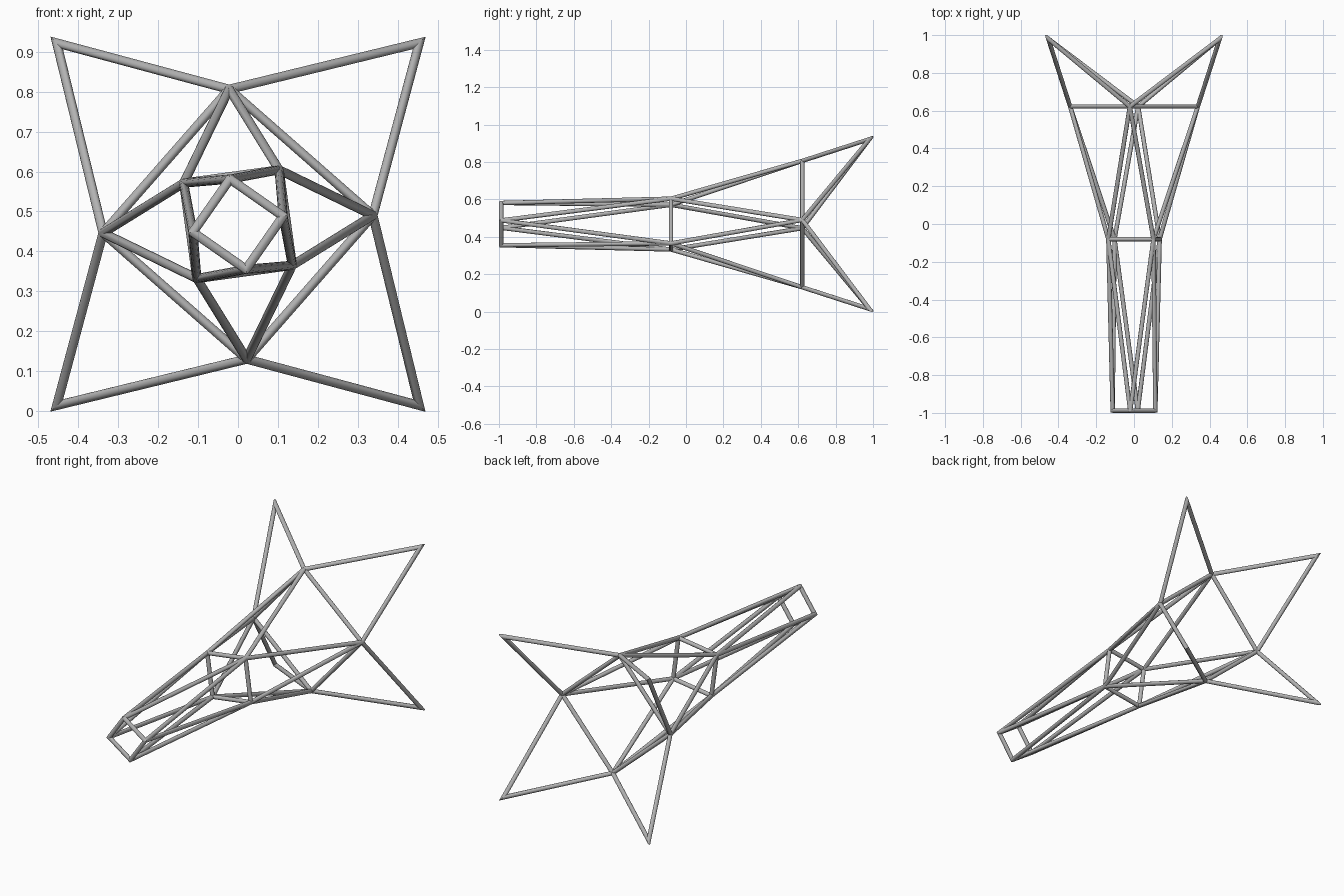
import bpy, bmesh, math
from mathutils import Vector, Matrix

if "Cube" in bpy.data.objects:
    bpy.data.objects.remove(bpy.data.objects["Cube"], do_unlink=True)

RADIUS, SIDES, AXIS_Z = 0.0115, 16, 0.468

steel = bpy.data.materials.new("grey steel")
steel.use_nodes = True
steel.diffuse_color = (0.45, 0.45, 0.45, 1)
steel.node_tree.nodes["Principled BSDF"].inputs["Base Color"].default_value = steel.diffuse_color


def ring(x, z, y):
    """Four points turned in quarter steps about the long axis, clockwise from the front."""
    points = []
    for _ in range(4):
        points.append(Vector((x, y, AXIS_Z + z)))
        x, z = z, -x
    return points


front = ring(-0.020, 0.113, -0.988)
middle = ring(0.103, 0.136, -0.08)
rear = ring(-0.022, 0.338, 0.622)
tips = ring(0.454, 0.454, 0.981)


def loop(points):
    return [(points[i], points[(i + 1) % 4]) for i in range(4)]


def zigzag(a, b):
    """Each point of a joined to the two neighbouring points of b."""
    return [(a[i], b[(i + k) % 4]) for i in range(4) for k in (0, -1)]


parts = {
    "front_frame": loop(front),
    "middle_frame": loop(middle),
    "rear_frame": loop(rear),
    "front_lattice": zigzag(front, middle),
    "rear_lattice": zigzag(rear, middle),
    "fin_struts": zigzag(rear, tips),
}
all_struts = [s for struts in parts.values() for s in struts]


def directions_at(node):
    """Unit directions of all struts leaving a node."""
    found = []
    for a, b in all_struts:
        if a == node:
            found.append((b - a).normalized())
        elif b == node:
            found.append((a - b).normalized())
    return found


def add_strut(bm, a, b):
    axis = (b - a).normalized()
    piece = bmesh.new()
    turn = axis.to_track_quat('Z', 'Y').to_matrix().to_4x4()
    bmesh.ops.create_cone(piece, cap_ends=True, segments=SIDES, radius1=RADIUS, radius2=RADIUS,
                          depth=(b - a).length + 6 * RADIUS,
                          matrix=Matrix.Translation((a + b) / 2) @ turn)
    # Mitre each end against the neighbouring struts
    for node, own in ((a, axis), (b, -axis)):
        for other in directions_at(node):
            if (own - other).length < 0.01:
                continue
            geom = piece.verts[:] + piece.edges[:] + piece.faces[:]
            bmesh.ops.bisect_plane(piece, geom=geom, plane_co=node,
                                   plane_no=(own - other).normalized(), clear_inner=True)
            open_edges = [e for e in piece.edges if e.is_boundary]
            if open_edges:
                bmesh.ops.holes_fill(piece, edges=open_edges, sides=0)
    mesh = bpy.data.meshes.new("strut_piece")
    piece.to_mesh(mesh)
    piece.free()
    bm.from_mesh(mesh)
    bpy.data.meshes.remove(mesh)


for name, struts in parts.items():
    bm = bmesh.new()
    for a, b in struts:
        add_strut(bm, a, b)
    bmesh.ops.recalc_face_normals(bm, faces=bm.faces)
    mesh = bpy.data.meshes.new(name)
    bm.to_mesh(mesh)
    bm.free()
    mesh.materials.append(steel)
    part = bpy.data.objects.new(name, mesh)
    bpy.context.collection.objects.link(part)
    # Round bars with crisp mitres
    bpy.ops.object.select_all(action='DESELECT')
    part.select_set(True)
    bpy.context.view_layer.objects.active = part
    bpy.ops.object.shade_smooth_by_angle(angle=math.radians(30))
